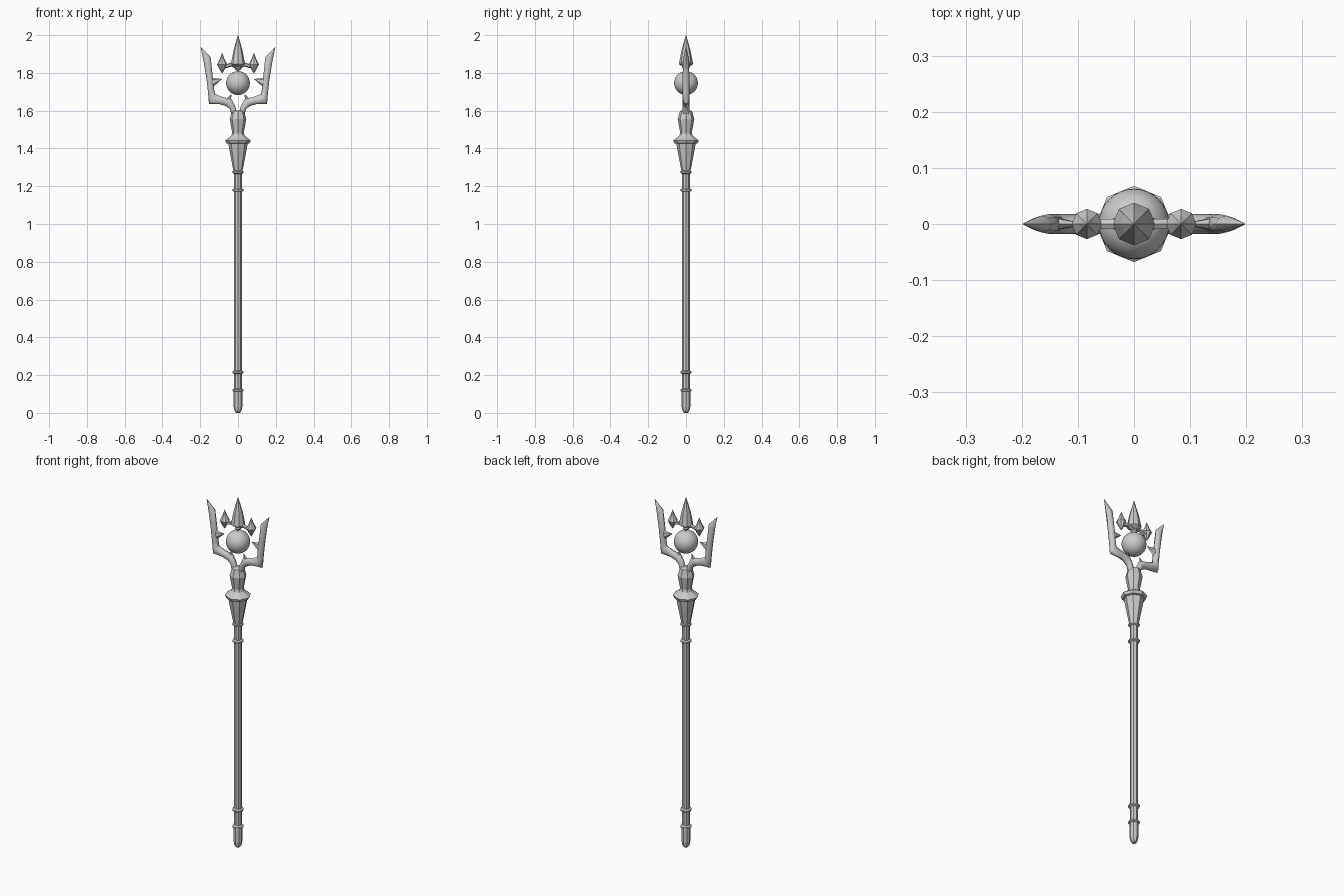
import bpy, bmesh, math
from mathutils import Vector

if "Cube" in bpy.data.objects:
    bpy.data.objects.remove(bpy.data.objects["Cube"])


def finish(name, bm):
    bmesh.ops.remove_doubles(bm, verts=bm.verts, dist=1e-5)
    bmesh.ops.recalc_face_normals(bm, faces=bm.faces)
    mesh = bpy.data.meshes.new(name)
    bm.to_mesh(mesh)
    bm.free()
    ob = bpy.data.objects.new(name, mesh)
    bpy.context.collection.objects.link(ob)
    return ob


def skin(name, rings):
    """Join a list of equal point rings into a capped, faceted skin."""
    bm = bmesh.new()
    rows = [[bm.verts.new(p) for p in ring] for ring in rings]
    n = len(rows[0])
    for a, b in zip(rows, rows[1:]):
        for i in range(n):
            j = (i + 1) % n
            bm.faces.new((a[i], a[j], b[j], b[i]))
    bm.faces.new(rows[0][::-1])
    bm.faces.new(rows[-1])
    return finish(name, bm)


def lathe(name, profile, x=0, sides=8):
    """Faceted turning about a vertical axis at x; profile is (radius, z)."""
    return skin(name, [[(x + r * math.cos(2 * math.pi * i / sides),
                         r * math.sin(2 * math.pi * i / sides), z)
                        for i in range(sides)] for r, z in profile])


def spike(name, start, end, r0, r1, depth, sides=6):
    """Tapered rod in the x-z plane, with its own depth along y."""
    a, b = Vector((start[0], 0, start[1])), Vector((end[0], 0, end[1]))
    across = (b - a).normalized().cross(Vector((0, 1, 0)))
    rings = []
    for c, r in ((a, r0), (b, r1)):
        rings.append([c + across * r * math.cos(2 * math.pi * i / sides)
                      + Vector((0, depth * r / r0 * math.sin(2 * math.pi * i / sides), 0))
                      for i in range(sides)])
    return skin(name, rings)


def mirror(ob):
    ob.modifiers.new("mirror", 'MIRROR').use_axis = (True, False, False)


# Shaft with a blunt foot
lathe("shaft", [(.010, 0), (.019, .012), (.023, .035), (.023, .11),
                (.020, .13), (.020, 1.29)])

# Thin rings near both ends of the shaft
for z in (.12, .215, 1.18, 1.275):
    lathe("shaft_ring", [(.020, z - .009), (.030, z - .004),
                         (.030, z + .004), (.020, z + .009)])

# Flared socket, collar and neck
lathe("socket", [(.021, 1.27), (.028, 1.30), (.045, 1.39), (.051, 1.425),
                 (.062, 1.428), (.068, 1.443), (.050, 1.455),
                 (.034, 1.470), (.030, 1.485)])
lathe("neck", [(.030, 1.48), (.044, 1.555), (.032, 1.597), (.022, 1.602)])

# Crown arms: outer edge, inner edge and half depth along each prong
stations = [((.034, 1.580), (.004, 1.585), .018),
            ((.045, 1.612), (.014, 1.622), .018),
            ((.066, 1.625), (.034, 1.662), .018),
            ((.095, 1.634), (.080, 1.672), .018),
            ((.154, 1.636), (.122, 1.688), .018),
            ((.158, 1.690), (.126, 1.710), .018),
            ((.167, 1.770), (.133, 1.775), .018),
            ((.184, 1.870), (.145, 1.885), .015),
            ((.198, 1.937), (.197, 1.937), .001)]
rings = []
for o, i, d in stations:
    ring = []
    for k in range(8):
        t = .5 - .5 * math.cos(k * math.pi / 4)
        ring.append((o[0] + (i[0] - o[0]) * t, d * math.sin(k * math.pi / 4),
                     o[1] + (i[1] - o[1]) * t))
    rings.append(ring)
arm = skin("crown_arm", rings)
mirror(arm)
arm.select_set(True)
bpy.context.view_layer.objects.active = arm
bpy.ops.object.shade_smooth_by_angle(angle=math.radians(48))

# Inward thorns on the arms
mirror(spike("side_thorn", (.147, 1.748), (.086, 1.767), .030, .001, .014))
mirror(spike("lower_thorn", (.056, 1.640), (.036, 1.686), .020, .001, .013))

# Crossbar carrying the upper spikes
mirror(spike("crossbar", (.088, 1.828), (.030, 1.846), .010, .010, .010))
mirror(spike("crossbar_middle", (.034, 1.846), (0, 1.832), .012, .012, .012))

# Upper spikes
lathe("centre_spike", [(.003, 1.808), (.018, 1.822), (.014, 1.832),
                       (.038, 1.846), (.024, 1.918), (.001, 2.0)])
mirror(lathe("small_spike", [(.001, 1.797), (.014, 1.82), (.027, 1.845),
                             (.013, 1.872), (.001, 1.905)], x=.084))

# Floating orb
bpy.ops.mesh.primitive_uv_sphere_add(segments=32, ring_count=16, radius=.063,
                                     location=(0, 0, 1.746))
bpy.context.object.name = "orb"
bpy.ops.object.shade_smooth()
